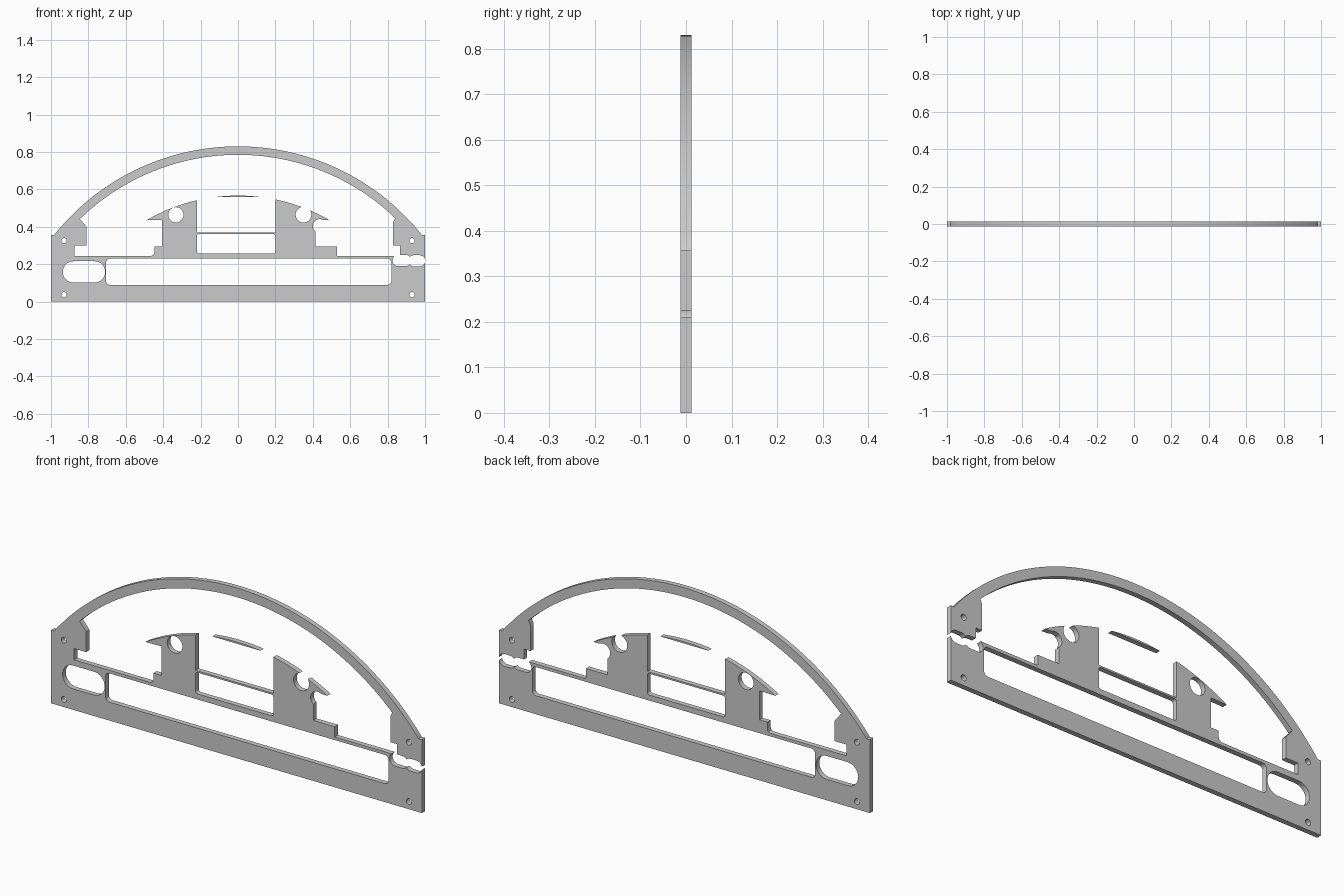
import bpy, bmesh, math

if "Cube" in bpy.data.objects:
    bpy.data.objects.remove(bpy.data.objects["Cube"])

T = 0.025  # plate thickness


def arc(cz, r, x0, x1, n):
    """Points on a circle centred on x = 0, running from x0 to x1 over the top."""
    a0, a1 = math.asin(x0 / r), math.asin(x1 / r)
    angles = [a0 + (a1 - a0) * i / n for i in range(n + 1)]
    return [(r * math.sin(a), cz + r * math.cos(a)) for a in angles]


def rounded(x0, x1, z0, z1, r, n=8):
    """Rounded rectangle; r of half the height gives a pill, or a circle."""
    pts = []
    corners = [(x1 - r, z1 - r), (x0 + r, z1 - r), (x0 + r, z0 + r), (x1 - r, z0 + r)]
    for k, (cx, cz) in enumerate(corners):
        for i in range(n + 1):
            a = (k + i / n) * math.pi / 2
            p = (cx + r * math.cos(a), cz + r * math.sin(a))
            if not pts or math.dist(p, pts[-1]) > 1e-5:
                pts.append(p)
    if math.dist(pts[0], pts[-1]) < 1e-5:
        pts.pop()
    return pts


def circle(x, z, r):
    return rounded(x - r, x + r, z - r, z + r, r)


def prism(name, pts, depth):
    bm = bmesh.new()
    face = bm.faces.new([bm.verts.new((x, -depth / 2, z)) for x, z in pts])
    ext = bmesh.ops.extrude_face_region(bm, geom=[face])
    moved = [v for v in ext["geom"] if isinstance(v, bmesh.types.BMVert)]
    bmesh.ops.translate(bm, verts=moved, vec=(0, depth, 0))
    bmesh.ops.recalc_face_normals(bm, faces=bm.faces)
    mesh = bpy.data.meshes.new(name)
    bm.to_mesh(mesh)
    bm.free()
    ob = bpy.data.objects.new(name, mesh)
    bpy.context.collection.objects.link(ob)
    return ob


def cut(target, pts):
    cutter = prism("cutter", pts, T * 3)
    cutter.hide_render = True
    mod = target.modifiers.new("cut", "BOOLEAN")
    mod.operation, mod.solver, mod.object = "DIFFERENCE", "EXACT", cutter
    dg = bpy.context.evaluated_depsgraph_get()
    mesh = bpy.data.meshes.new_from_object(target.evaluated_get(dg))
    target.modifiers.clear()
    target.data = mesh
    bpy.data.objects.remove(cutter)


# Plate with arched top
CZ, R_OUT, R_IN = -0.427, 1.257, 1.212
plate = prism("arched_plate", [(-1, 0), (-1, 0.357), (-0.98, 0.357)]
              + arc(CZ, R_OUT, -0.978, 0.978, 64)
              + [(0.98, 0.357), (1, 0.357), (1, 0)], T)

# Big window under the arch; its lower edge traces the two centre towers
TZ, TR = -0.408, 0.975
window = ([(-0.875, 0.245), (-0.875, 0.30), (-0.81, 0.30), (-0.81, 0.40)]
          + arc(CZ, R_IN, -0.845, 0.84, 64)
          + [(0.83, 0.425), (0.83, 0.30), (0.865, 0.30), (0.865, 0.245),
             (0.53, 0.245), (0.53, 0.295), (0.415, 0.295), (0.415, 0.437)]
          + arc(TZ, TR, 0.49, 0.20, 12)
          + [(0.20, 0.369), (-0.22, 0.369)]
          + arc(TZ, TR, -0.22, -0.49, 12)
          + [(-0.405, 0.437), (-0.405, 0.295), (-0.447, 0.295),
             (-0.447, 0.262), (-0.452, 0.25), (-0.462, 0.245)])
cut(plate, window)

# Slots: long slot, centre window, left pill, broken pair of pills on the right
cut(plate, rounded(-0.705, 0.82, 0.09, 0.23, 0.02))
cut(plate, rounded(-0.22, 0.20, 0.257, 0.361, 0.012))
cut(plate, rounded(-0.937, -0.71, 0.102, 0.216, 0.0569))
cut(plate, rounded(0.825, 0.925, 0.19, 0.25, 0.0299))
cut(plate, rounded(0.91, 1.001, 0.188, 0.248, 0.0299))

# Tower round holes and side notch
cut(plate, circle(-0.332, 0.464, 0.041))
cut(plate, circle(0.35, 0.465, 0.042))
cut(plate, circle(0.437, 0.404, 0.037))

# Screw holes
for sx in (-1, 1):
    for z in (0.037, 0.326):
        cut(plate, circle(sx * 0.93, z, 0.014))

# Thin sliver floating between the towers
sliver = prism("centre_sliver", arc(TZ, TR, -0.13, 0.13, 16), T)

for ob in (plate, sliver):
    bpy.ops.object.select_all(action="DESELECT")
    ob.select_set(True)
    bpy.context.view_layer.objects.active = ob
    bpy.ops.object.shade_smooth_by_angle(angle=math.radians(30))
